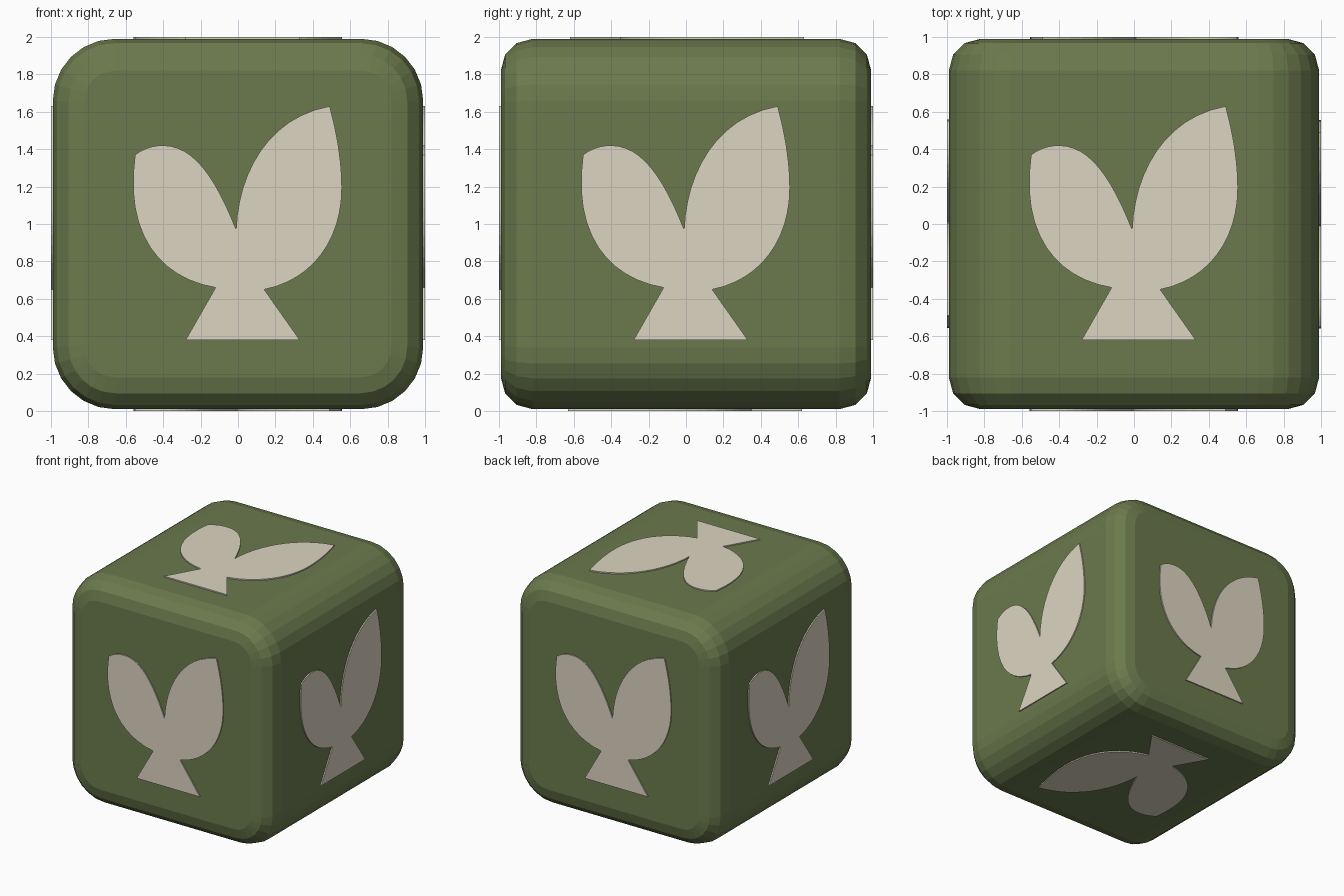
import bpy, bmesh
from mathutils import Vector, Matrix

if "Cube" in bpy.data.objects:
    bpy.data.objects.remove(bpy.data.objects["Cube"])

HALF = 0.99      # half size of the body
OUT = 1.0        # outer level of the raised emblems


def material(name, rgb):
    m = bpy.data.materials.new(name)
    m.diffuse_color = (*rgb, 1)
    m.use_nodes = True
    m.node_tree.nodes["Principled BSDF"].inputs["Base Color"].default_value = m.diffuse_color
    return m


def add_object(name, bm, mat):
    bmesh.ops.recalc_face_normals(bm, faces=bm.faces)
    me = bpy.data.meshes.new(name)
    bm.to_mesh(me)
    bm.free()
    me.materials.append(mat)
    ob = bpy.data.objects.new(name, me)
    bpy.context.collection.objects.link(ob)
    return ob


def bevel(bm, edges, offset, segments):
    bmesh.ops.bevel(bm, geom=edges, offset=offset, offset_type='OFFSET',
                    segments=segments, profile=0.5, affect='EDGES')


green = material("green", (0.147, 0.195, 0.074))
cream = material("cream", (0.716, 0.665, 0.533))

# Body: wide rounding on the edges along y, then a smaller one front and back
bm = bmesh.new()
bmesh.ops.create_cube(bm, size=2 * HALF, matrix=Matrix.Translation((0, 0, 1)))
bevel(bm, [e for e in bm.edges
           if abs(e.verts[0].co.y - e.verts[1].co.y) > 1], 0.33, 6)
bevel(bm, [e for e in bm.edges
           if abs(e.verts[0].co.y - e.verts[1].co.y) < 0.01
           and abs(e.verts[0].co.y) > HALF - 0.01], 0.17, 3)
add_object("rounded_block", bm, green)

# Emblem outline: two leaves as bezier spans, closed by a flared foot
spans = [
    [(0.14, -0.35), (0.40, -0.30), (0.555, -0.08), (0.555, 0.19)],
    [(0.555, 0.19), (0.555, 0.35), (0.525, 0.50), (0.49, 0.63)],
    [(0.49, 0.63), (0.16, 0.57), (0.00, 0.27), (-0.01, -0.03)],
    [(-0.01, -0.03), (-0.12, 0.25), (-0.24, 0.42), (-0.40, 0.42)],
    [(-0.40, 0.42), (-0.46, 0.42), (-0.51, 0.40), (-0.55, 0.37)],
    [(-0.55, 0.37), (-0.61, -0.05), (-0.42, -0.29), (-0.12, -0.34)],
]
STEPS = 12
outline = []
for a, b, c, d in [[Vector(p) for p in s] for s in spans]:
    for i in range(STEPS):
        t = i / STEPS
        s = 1 - t
        outline.append(a * s**3 + b * 3 * s * s * t + c * 3 * s * t * t + d * t**3)
outline += [Vector(p) for p in [(-0.12, -0.34), (-0.28, -0.62), (0.33, -0.62)]]

# One emblem per side: (right direction, up direction) seen from outside
sides = {
    "front": ((1, 0, 0), (0, 0, 1)),
    "back": ((-1, 0, 0), (0, 0, 1)),
    "right": ((0, 1, 0), (0, 0, 1)),
    "left": ((0, -1, 0), (0, 0, 1)),
    "top": ((1, 0, 0), (0, 1, 0)),
    "bottom": ((1, 0, 0), (0, -1, 0)),
}
centre = Vector((0, 0, 1))
for side, (u, v) in sides.items():
    u, v = Vector(u), Vector(v)
    n = u.cross(v)
    bm = bmesh.new()
    face = bm.faces.new([bm.verts.new(centre + u * p.x + v * p.y + n * (OUT - 0.03))
                         for p in outline])
    ext = bmesh.ops.extrude_face_region(bm, geom=[face], use_keep_orig=True)
    bmesh.ops.translate(bm, vec=n * 0.03,
                        verts=[g for g in ext["geom"] if isinstance(g, bmesh.types.BMVert)])
    add_object(side + "_leaf_emblem", bm, cream)
